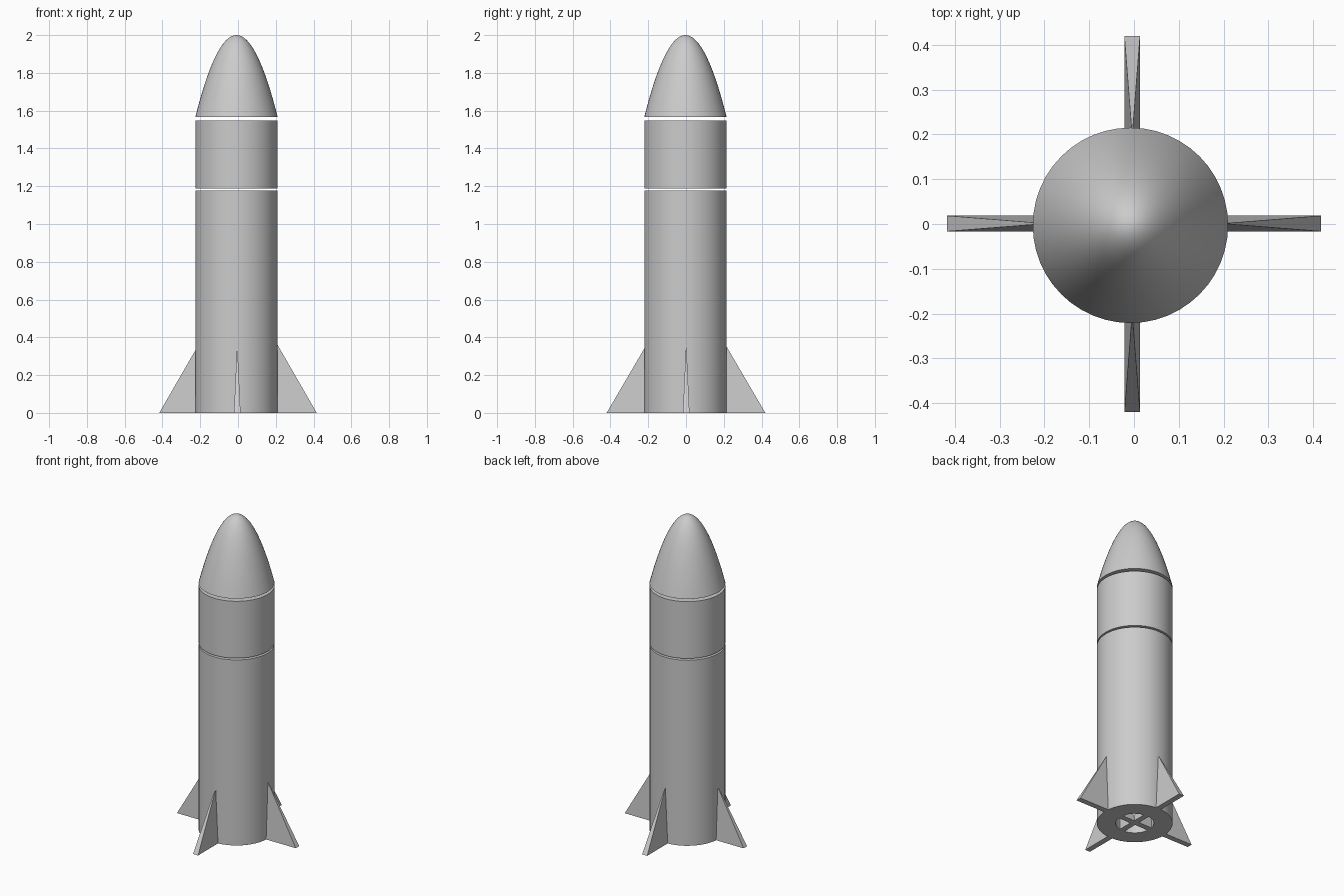
import bpy, bmesh, math

cube = bpy.data.objects.get("Cube")
if cube:
    bpy.data.objects.remove(cube, do_unlink=True)

SEGMENTS = 48
RADIUS = 0.218
BORE = 0.11
CENTRE = (-0.008, -0.003, 0)

grey = bpy.data.materials.new("light grey")
grey.use_nodes = True
colour = (0.6, 0.6, 0.6, 1)
grey.diffuse_color = colour
grey.node_tree.nodes["Principled BSDF"].inputs["Base Color"].default_value = colour


def make_object(name, bm, location, smooth=False):
    bmesh.ops.recalc_face_normals(bm, faces=bm.faces)
    mesh = bpy.data.meshes.new(name)
    bm.to_mesh(mesh)
    bm.free()
    mesh.materials.append(grey)
    obj = bpy.data.objects.new(name, mesh)
    obj.location = location
    bpy.context.collection.objects.link(obj)
    if smooth:
        bpy.ops.object.select_all(action='DESELECT')
        obj.select_set(True)
        bpy.context.view_layer.objects.active = obj
        bpy.ops.object.shade_smooth_by_angle(angle=math.radians(35))
    return obj


def lathe(name, profile):
    """Spin a (radius, height) profile about the vertical axis."""
    bm = bmesh.new()
    verts = [bm.verts.new((r, 0, z)) for r, z in profile]
    edges = [bm.edges.new(pair) for pair in zip(verts, verts[1:])]
    bmesh.ops.spin(bm, geom=verts + edges, cent=(0, 0, 0), axis=(0, 0, 1),
                   angle=math.tau, steps=SEGMENTS)
    bmesh.ops.remove_doubles(bm, verts=bm.verts, dist=0.0001)
    return make_object(name, bm, CENTRE, smooth=True)


# Lower body with an open engine bore in its base
lathe("lower_body", [(0, 0.45), (BORE, 0.45), (BORE, 0), (RADIUS, 0),
                     (RADIUS, 1.177), (0, 1.177)])

# Upper body, separated by a thin gap
lathe("upper_body", [(0, 1.188), (RADIUS, 1.188), (RADIUS, 1.549), (0, 1.549)])

# Parabolic nose cone
STEPS = 24
nose_base, nose_height = 1.566, 0.434
nose = [(0, nose_base)]
for i in range(STEPS + 1):
    t = 1 - i / STEPS
    nose.append((RADIUS * t, nose_base + nose_height * (1 - t * t)))
lathe("nose_cone", nose)


# Tapered fins that meet in a cross inside the bore
def fin(name, quarter_turns, reach, location):
    half = 0.0175
    bm = bmesh.new()
    base = [bm.verts.new((x, y, 0)) for x, y in
            [(0, -half), (reach, -half), (reach, half), (0, half)]]
    apex = bm.verts.new((0.195, 0, 0.385))
    bm.faces.new(base)
    for i in range(4):
        bm.faces.new((base[i], base[(i + 1) % 4], apex))
    obj = make_object(name, bm, location)
    obj.rotation_euler.z = quarter_turns * math.pi / 2


names = ["left_fin", "back_fin", "right_fin", "front_fin"]
for turn, name in enumerate(names):
    sideways = turn % 2 == 0
    fin(name, turn, 0.417 if sideways else 0.42,
        (0, 0.001, 0) if sideways else (-0.004, 0, 0))
